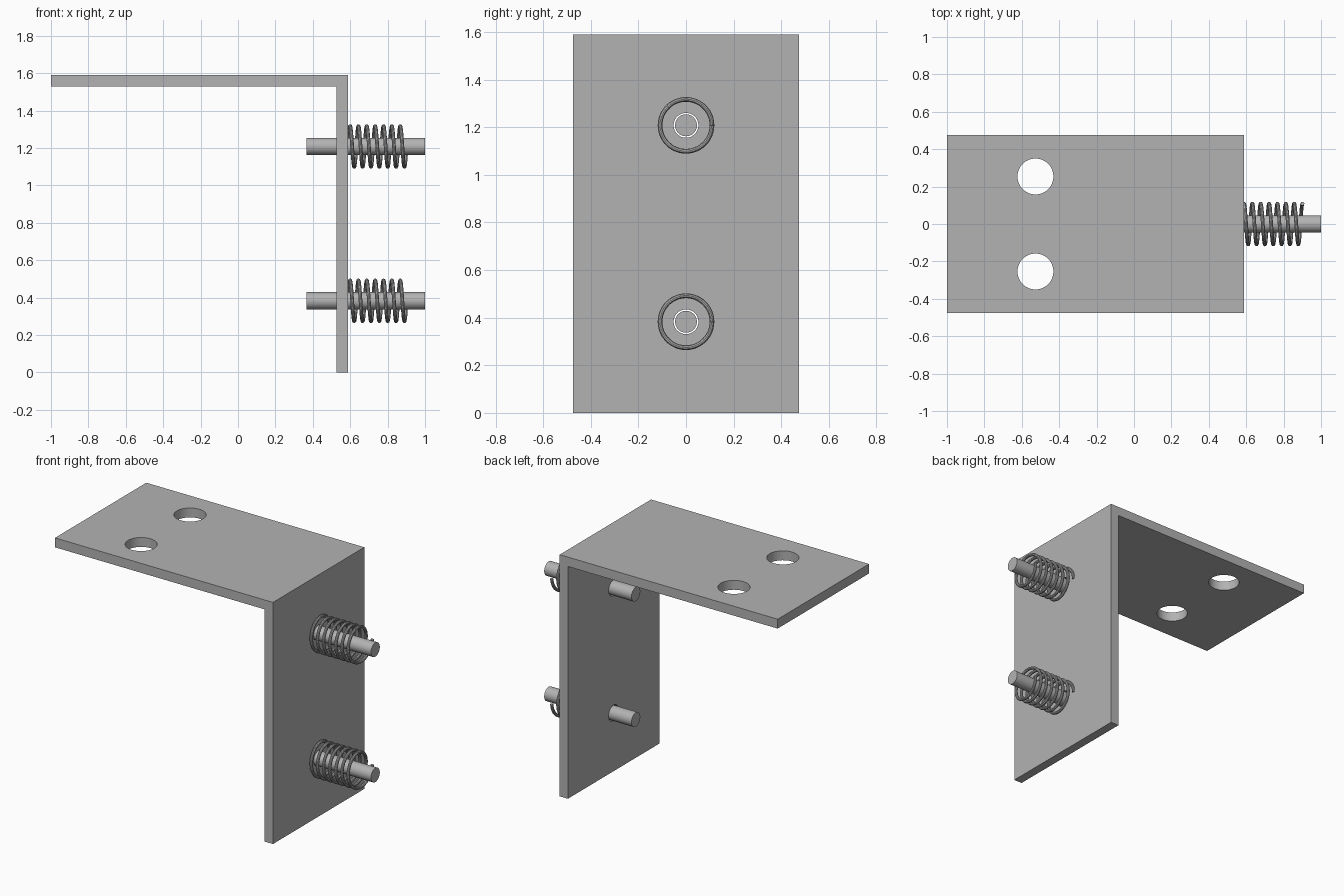
import bpy
import bmesh
from math import cos, sin, pi, radians
from mathutils import Matrix

if "Cube" in bpy.data.objects:
    bpy.data.objects.remove(bpy.data.objects["Cube"], do_unlink=True)

# Shared steel colour
steel = bpy.data.materials.new("steel grey")
steel.use_nodes = True
GREY = (0.45, 0.45, 0.45, 1)
steel.diffuse_color = GREY
steel.node_tree.nodes["Principled BSDF"].inputs["Base Color"].default_value = GREY

# Main sizes
LEFT, INNER, OUTER = -1.0, 0.527, 0.587
UNDER, TOP, HALF_DEPTH = 1.528, 1.59, 0.475
PIN_HEIGHTS = {"lower": 0.383, "upper": 1.208}
PIN_START, PIN_RADIUS, PIN_HOLE_RADIUS = 0.365, 0.046, 0.052
COIL_RADIUS, WIRE_RADIUS, TURNS = 0.109, 0.01, 7
COIL_START, COIL_END = 0.588, 0.901


def add_object(name, data):
    obj = bpy.data.objects.new(name, data)
    bpy.context.collection.objects.link(obj)
    data.materials.append(steel)
    return obj


def select_only(obj):
    bpy.ops.object.select_all(action='DESELECT')
    obj.select_set(True)
    bpy.context.view_layer.objects.active = obj


def smooth(obj):
    select_only(obj)
    bpy.ops.object.shade_smooth_by_angle(angle=radians(30))


def cylinder(name, radius, length, location, axis):
    bm = bmesh.new()
    turn = Matrix.Rotation(pi / 2, 4, 'Y') if axis == 'X' else Matrix()
    bmesh.ops.create_cone(bm, cap_ends=True, segments=48, radius1=radius,
                          radius2=radius, depth=length,
                          matrix=Matrix.Translation(location) @ turn)
    mesh = bpy.data.meshes.new(name)
    bm.to_mesh(mesh)
    bm.free()
    return add_object(name, mesh)


# Angle bracket: L profile extruded through its depth
profile = [(LEFT, UNDER), (INNER, UNDER), (INNER, 0), (OUTER, 0),
           (OUTER, TOP), (LEFT, TOP)]
bm = bmesh.new()
face = bm.faces.new([bm.verts.new((x, -HALF_DEPTH, z)) for x, z in profile])
extruded = bmesh.ops.extrude_face_region(bm, geom=[face])["geom"]
bmesh.ops.translate(bm, vec=(0, 2 * HALF_DEPTH, 0),
                    verts=[v for v in extruded if isinstance(v, bmesh.types.BMVert)])
bmesh.ops.recalc_face_normals(bm, faces=bm.faces)
mesh = bpy.data.meshes.new("bracket")
bm.to_mesh(mesh)
bm.free()
bracket = add_object("bracket", mesh)

# Mounting holes in the top plate and clearance holes for the pins
cutters = [cylinder("mount_hole_cutter", 0.096, 0.3, (-0.527, side * 0.254, TOP), 'Z')
           for side in (-1, 1)]
cutters += [cylinder("pin_hole_cutter", PIN_HOLE_RADIUS, 0.3, (OUTER, 0, z), 'X')
            for z in PIN_HEIGHTS.values()]
for cutter in cutters:
    cutter.hide_render = True
    cut = bracket.modifiers.new("hole", 'BOOLEAN')
    cut.operation = 'DIFFERENCE'
    cut.solver = 'EXACT'
    cut.object = cutter
    select_only(bracket)
    bpy.ops.object.modifier_apply(modifier=cut.name)
    bpy.data.objects.remove(cutter, do_unlink=True)
smooth(bracket)


# Coil spring: helix swept by a round wire
def spring(name, z):
    curve = bpy.data.curves.new(name, 'CURVE')
    curve.dimensions = '3D'
    curve.bevel_depth = WIRE_RADIUS
    curve.bevel_resolution = 3
    curve.use_fill_caps = True
    steps = TURNS * 48
    path = curve.splines.new('POLY')
    path.points.add(steps)
    for i, point in enumerate(path.points):
        t = i / steps
        angle = 2 * pi * TURNS * t
        point.co = (COIL_START + (COIL_END - COIL_START) * t,
                    COIL_RADIUS * cos(angle), z + COIL_RADIUS * sin(angle), 1)
    obj = add_object(name, curve)
    select_only(obj)
    bpy.ops.object.convert(target='MESH')
    smooth(bpy.context.object)


# Guide pins with their springs
for level, z in PIN_HEIGHTS.items():
    pin = cylinder(level + "_pin", PIN_RADIUS, 1 - PIN_START,
                   ((1 + PIN_START) / 2, 0, z), 'X')
    smooth(pin)
    spring(level + "_spring", z)
